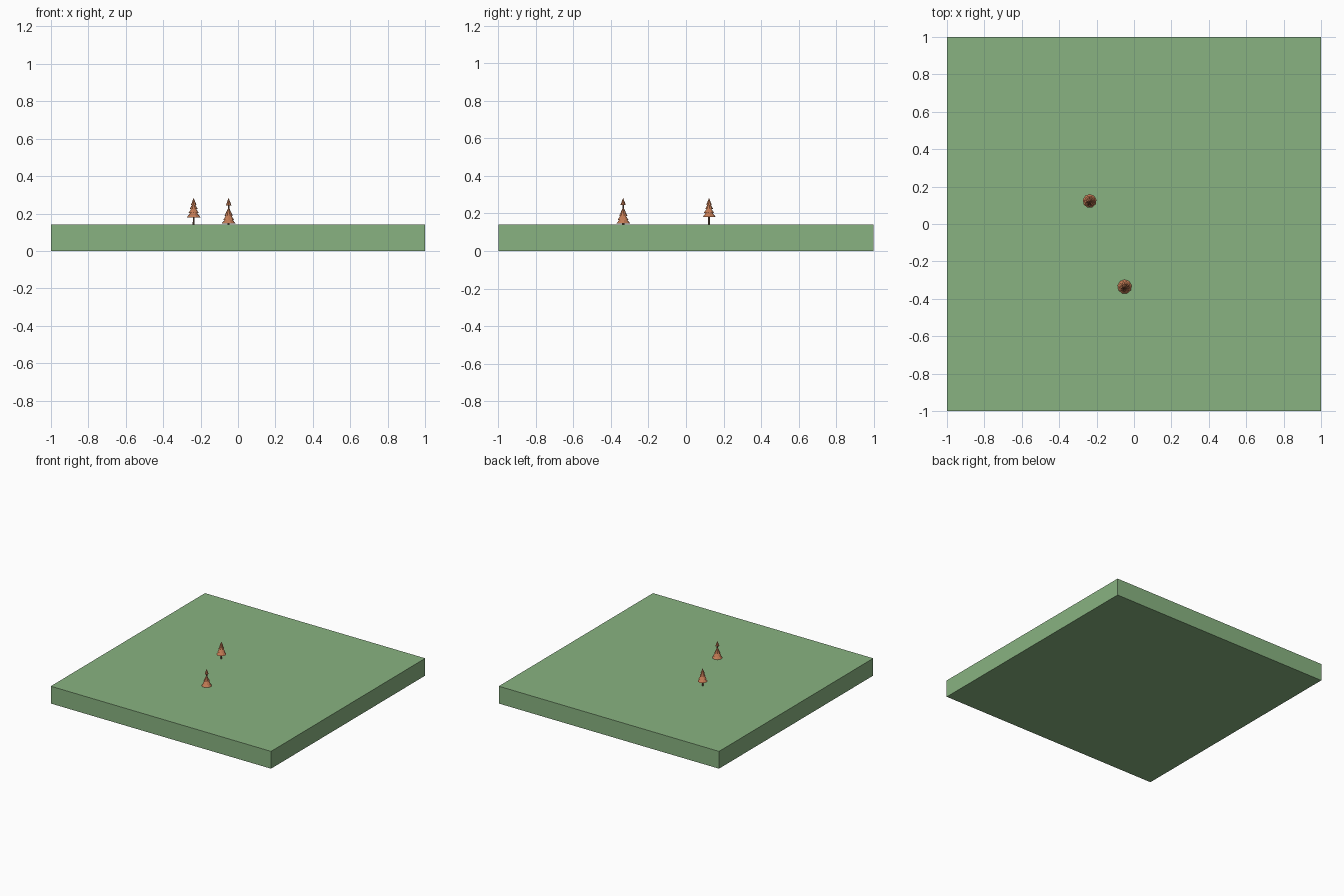
import bpy, math

if "Cube" in bpy.data.objects:
    bpy.data.objects.remove(bpy.data.objects["Cube"])

TOP = 0.142  # ground surface height


def material(name, color):
    m = bpy.data.materials.new(name)
    m.diffuse_color = color
    m.use_nodes = True
    m.node_tree.nodes["Principled BSDF"].inputs["Base Color"].default_value = m.diffuse_color
    return m


GRASS = material("grass_green", (0.25, 0.45, 0.22, 1))
LEAF = material("foliage_rust", (0.55, 0.2, 0.09, 1))
BARK = material("bark_brown", (0.2, 0.11, 0.07, 1))


def cone(name, x, y, z0, z1, r0, r1, sides, mat, turn=0.0):
    bpy.ops.mesh.primitive_cone_add(
        vertices=sides, radius1=r0, radius2=r1, depth=z1 - z0,
        location=(x, y, (z0 + z1) / 2), rotation=(0, 0, turn))
    ob = bpy.context.object
    ob.name = name
    ob.data.materials.append(mat)
    return ob


def tree(name, x, y, trunk_top, tiers):
    cone(name + "_trunk", x, y, TOP - 0.005, trunk_top, 0.006, 0.004, 6, BARK)
    for i, (z0, z1, r) in enumerate(tiers):
        cone(f"{name}_foliage_{i + 1}", x, y, z0, z1, r, 0, 9, LEAF, i * 0.35)


# Square ground slab
bpy.ops.mesh.primitive_cube_add(size=1, location=(0, 0, TOP / 2))
slab = bpy.context.object
slab.name = "ground_slab"
slab.dimensions = (2, 2, TOP)
bpy.ops.object.transform_apply(location=False, rotation=False, scale=True)
slab.data.materials.append(GRASS)

# Tree with raised, evenly stacked foliage
tree("back_tree", -0.237, 0.123, 0.25, [
    (0.180, 0.226, 0.037), (0.202, 0.244, 0.029),
    (0.224, 0.262, 0.022), (0.246, 0.284, 0.015)])

# Tree with low foliage and a separate tuft on top
tree("front_tree", -0.050, -0.335, 0.26, [
    (0.147, 0.192, 0.038), (0.165, 0.212, 0.030),
    (0.186, 0.236, 0.023), (0.244, 0.284, 0.015)])
